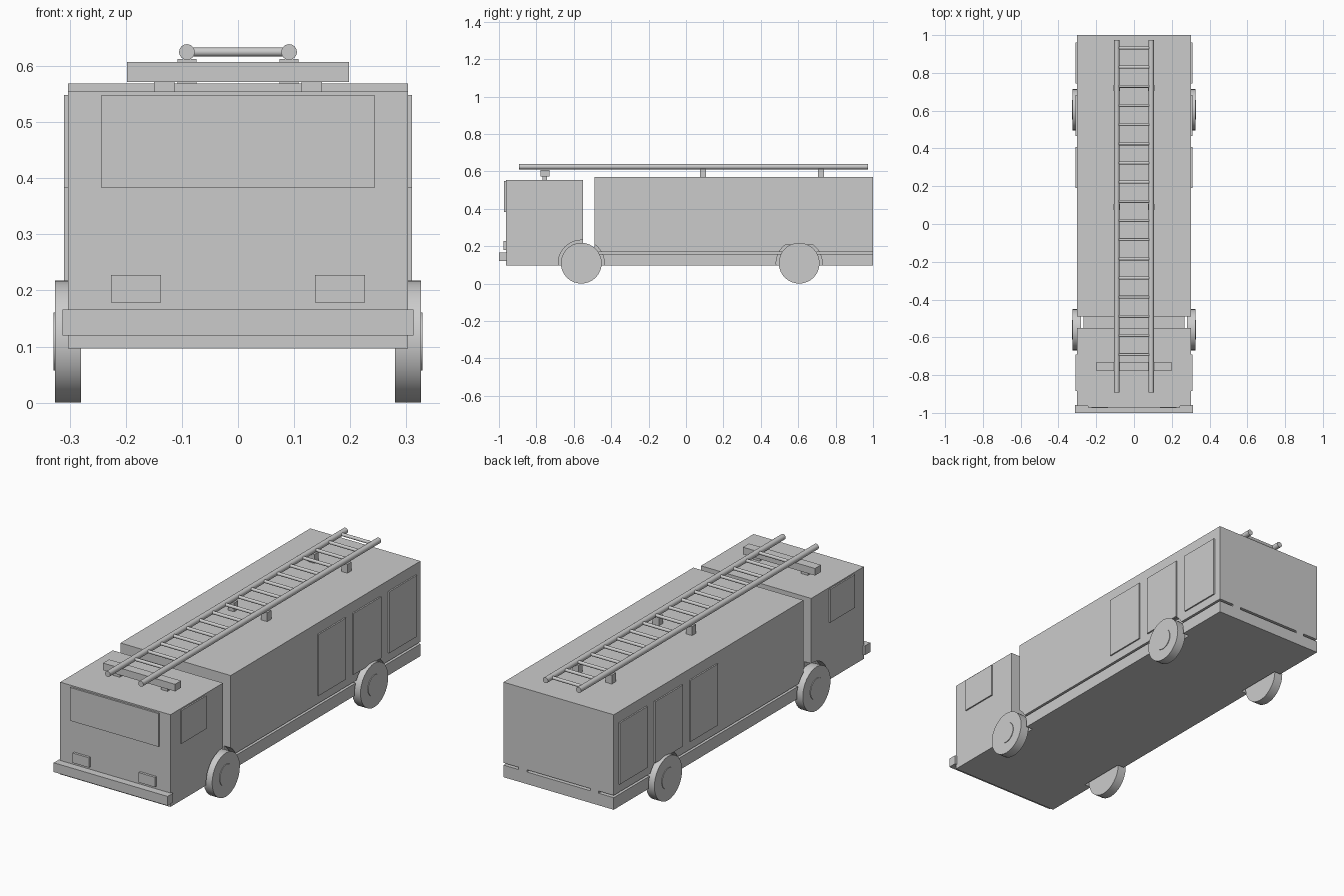
import bpy
import math

cube = bpy.data.objects.get("Cube")
if cube:
    bpy.data.objects.remove(cube, do_unlink=True)

grey = bpy.data.materials.new("light_grey")
grey.use_nodes = True
GREY = (0.6, 0.6, 0.6, 1)
grey.diffuse_color = GREY
grey.node_tree.nodes["Principled BSDF"].inputs["Base Color"].default_value = GREY


def finish(name):
    ob = bpy.context.object
    ob.name = name
    ob.data.materials.append(grey)
    bpy.ops.object.transform_apply(location=False, rotation=True, scale=True)
    return ob


def box(name, x, y, z):
    """Box from (min, max) pairs on each axis."""
    spans = (x, y, z)
    bpy.ops.mesh.primitive_cube_add(size=1, location=[(a + b) / 2 for a, b in spans])
    bpy.context.object.scale = [abs(b - a) for a, b in spans]
    return finish(name)


def rod(name, axis, span, centre, radius, sides=32):
    """Cylinder along axis 'x' or 'y'; centre holds the other two coordinates."""
    mid, length = sum(span) / 2, abs(span[1] - span[0])
    if axis == "x":
        loc, rot = (mid, centre[0], centre[1]), (0, math.pi / 2, 0)
    else:
        loc, rot = (centre[0], mid, centre[1]), (math.pi / 2, 0, 0)
    bpy.ops.mesh.primitive_cylinder_add(vertices=sides, radius=radius, depth=length,
                                        location=loc, rotation=rot)
    return finish(name)


def smooth():
    bpy.ops.object.shade_smooth_by_angle(angle=math.radians(30))


W = 0.303            # half width of the bodywork
WHEEL_R = 0.109
AXLES = {"front": -0.56, "rear": 0.605}
SIDES = {"left": 1, "right": -1}

# Bodywork: cab, base slab, and rear body floating just above the slab
cab = box("cab", (-W, W), (-0.963, -0.55), (0.097, 0.555))
base = box("base_slab", (-W, W), (-0.55, 1), (0.097, 0.157))
body = box("rear_body", (-W, W), (-0.49, 1), (0.168, 0.569))

# Round wheel wells
for s in SIDES.values():
    for y in AXLES.values():
        cutter = rod("well_cutter", "x", (s * 0.267, s * 0.4), (y, WHEEL_R), 0.123, 48)
        cutter.hide_render = True
        for part in (cab, base, body):
            if part is cab and y > 0:
                continue
            bpy.context.view_layer.objects.active = part
            mod = part.modifiers.new("well", "BOOLEAN")
            mod.operation = "DIFFERENCE"
            mod.solver = "EXACT"
            mod.object = cutter
            bpy.ops.object.modifier_apply(modifier=mod.name)
        bpy.data.objects.remove(cutter, do_unlink=True)

# Front face
box("windshield", (-0.243, 0.243), (-0.972, -0.96), (0.383, 0.548))
box("bumper", (-0.313, 0.313), (-1, -0.957), (0.12, 0.166))

# Roof light bar
box("light_bar", (-0.198, 0.198), (-0.777, -0.73), (0.572, 0.607))

for side, s in SIDES.items():
    # Frame rail joining slab and rear body
    box(side + "_frame_rail", (s * 0.175, s * 0.22), (-0.49, 1), (0.155, 0.17))
    box(side + "_headlight", (s * 0.137, s * 0.226), (-0.975, -0.96), (0.179, 0.228))
    box(side + "_light_bar_mount", (s * 0.113, s * 0.15), (-0.767, -0.742), (0.55, 0.574))

    # Side window and locker panels
    box(side + "_cab_window", (s * 0.3, s * 0.31), (-0.885, -0.69), (0.383, 0.548))
    for i, y in enumerate((0.19, 0.465, 0.745)):
        panel = box(f"{side}_locker_{i + 1}", (s * 0.3, s * 0.31), (y, y + 0.217), (0.21, 0.515))

    # Wheels with raised hubs
    for end, y in AXLES.items():
        rod(f"{end}_{side}_wheel", "x", (s * 0.28, s * 0.326), (y, WHEEL_R), WHEEL_R)
        smooth()
        rod(f"{end}_{side}_hub", "x", (s * 0.3, s * 0.329), (y, WHEEL_R), 0.052)
        smooth()

    # Ladder rail and its supports
    rod(side + "_ladder_rail", "y", (-0.893, 0.974), (s * 0.091, 0.625), 0.014, 24)
    smooth()
    for i, y in enumerate((0.091, 0.721)):
        box(f"{side}_ladder_support_{i + 1}", (s * 0.074, s * 0.108),
            (y - 0.016, y + 0.016), (0.565, 0.613))

# Ladder rungs
for i in range(17):
    rod(f"ladder_rung_{i + 1}", "x", (-0.091, 0.091), (0.932 - i * 0.1015, 0.625), 0.008, 16)
    smooth()
